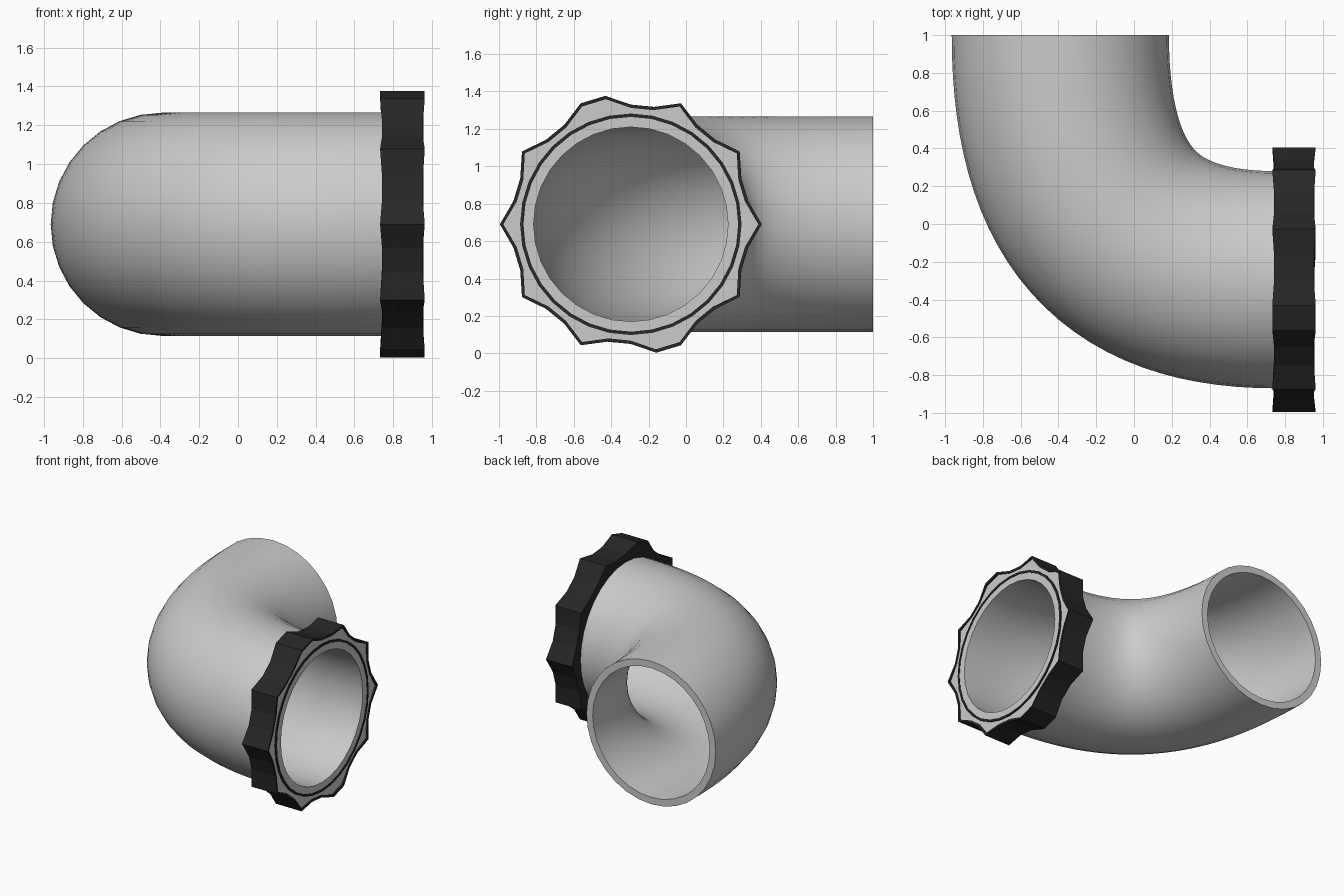
import bpy, bmesh
from math import cos, sin, tau
from mathutils import Vector

if "Cube" in bpy.data.objects:
    bpy.data.objects.remove(bpy.data.objects["Cube"])

SIDES = 32
CY, CZ = -0.295, 0.69          # centre of the collar axis (runs along x)


def loft(name, rings, closed=False, mat=None, smooth=False):
    """Skin a list of vertex rings into one object."""
    bm = bmesh.new()
    loops = [[bm.verts.new(p) for p in ring] for ring in rings]
    pairs = list(zip(loops, loops[1:]))
    if closed:
        pairs.append((loops[-1], loops[0]))
    for a, b in pairs:
        for i in range(SIDES):
            j = (i + 1) % SIDES
            bm.faces.new((a[i], a[j], b[j], b[i]))
    bmesh.ops.recalc_face_normals(bm, faces=bm.faces)
    me = bpy.data.meshes.new(name)
    bm.to_mesh(me)
    bm.free()
    ob = bpy.data.objects.new(name, me)
    bpy.context.collection.objects.link(ob)
    if mat:
        me.materials.append(mat)
    if smooth:
        bpy.ops.object.select_all(action='DESELECT')
        ob.select_set(True)
        bpy.context.view_layer.objects.active = ob
        bpy.ops.object.shade_smooth_by_angle(angle=0.6)
    return ob


dark = bpy.data.materials.new("dark_plastic")
dark.diffuse_color = (0.02, 0.02, 0.02, 1)
dark.use_nodes = True
dark.node_tree.nodes["Principled BSDF"].inputs["Base Color"].default_value = dark.diffuse_color

# Elbow pipe: hollow tube swept along a bezier bend
START, END, K = Vector((-0.39, 1, CZ)), Vector((0.75, CY, CZ)), 0.69
C1 = START + Vector((0, (CY - 1) * K, 0))
C2 = END - Vector(((0.75 + 0.39) * K, 0, 0))
path = []
STEPS = 28
for s in range(STEPS + 1):
    t = s / STEPS
    u = 1 - t
    p = START * u**3 + C1 * 3*u*u*t + C2 * 3*u*t*t + END * t**3
    d = (C1 - START) * u*u + (C2 - C1) * 2*u*t + (END - C2) * t*t
    path.append((p, d.normalized()))
path.append((Vector((0.952, CY, CZ)), Vector((1, 0, 0))))


def pipe_ring(p, d, r):
    side = Vector((-d.y, d.x, 0))
    return [p + side * r * cos(tau*i/SIDES) + Vector((0, 0, r * sin(tau*i/SIDES)))
            for i in range(SIDES)]


outer = [pipe_ring(p, d, 0.575) for p, d in path]
inner = [pipe_ring(p, d, 0.52) for p, d in reversed(path)]
loft("elbow_pipe", outer + inner, closed=True, smooth=True)

# Scalloped collar: ridges on every third side, doubled where the halves meet
TIPS = {0, 3, 6, 9, 10, 13, 16, 19, 22, 25, 26, 29}


def star(x, inset=0.0, flare=0.0):
    ring = []
    for i in range(SIDES):
        a, tip = tau * i / SIDES, i in TIPS
        r = (0.70 if tip else 0.64) - inset
        ring.append((x + (flare if tip else 0), CY + r*cos(a), CZ + r*sin(a)))
    return ring


def circle(x, r):
    return [(x, CY + r*cos(tau*i/SIDES), CZ + r*sin(tau*i/SIDES)) for i in range(SIDES)]


loft("collar", [circle(0.742, 0.57), star(0.742, flare=-0.01),
                star(0.952, flare=0.01), star(0.952, 0.018, 0.008),
                star(0.945, 0.018)], mat=dark)

# Grey front face of the collar
loft("collar_face", [star(0.947, 0.015), circle(0.947, 0.58)])

# Dark seal between the pipe and the collar face
loft("seal_ring", [circle(0.94, 0.574), circle(0.955, 0.574),
                   circle(0.955, 0.592), circle(0.94, 0.592)], closed=True, mat=dark)
